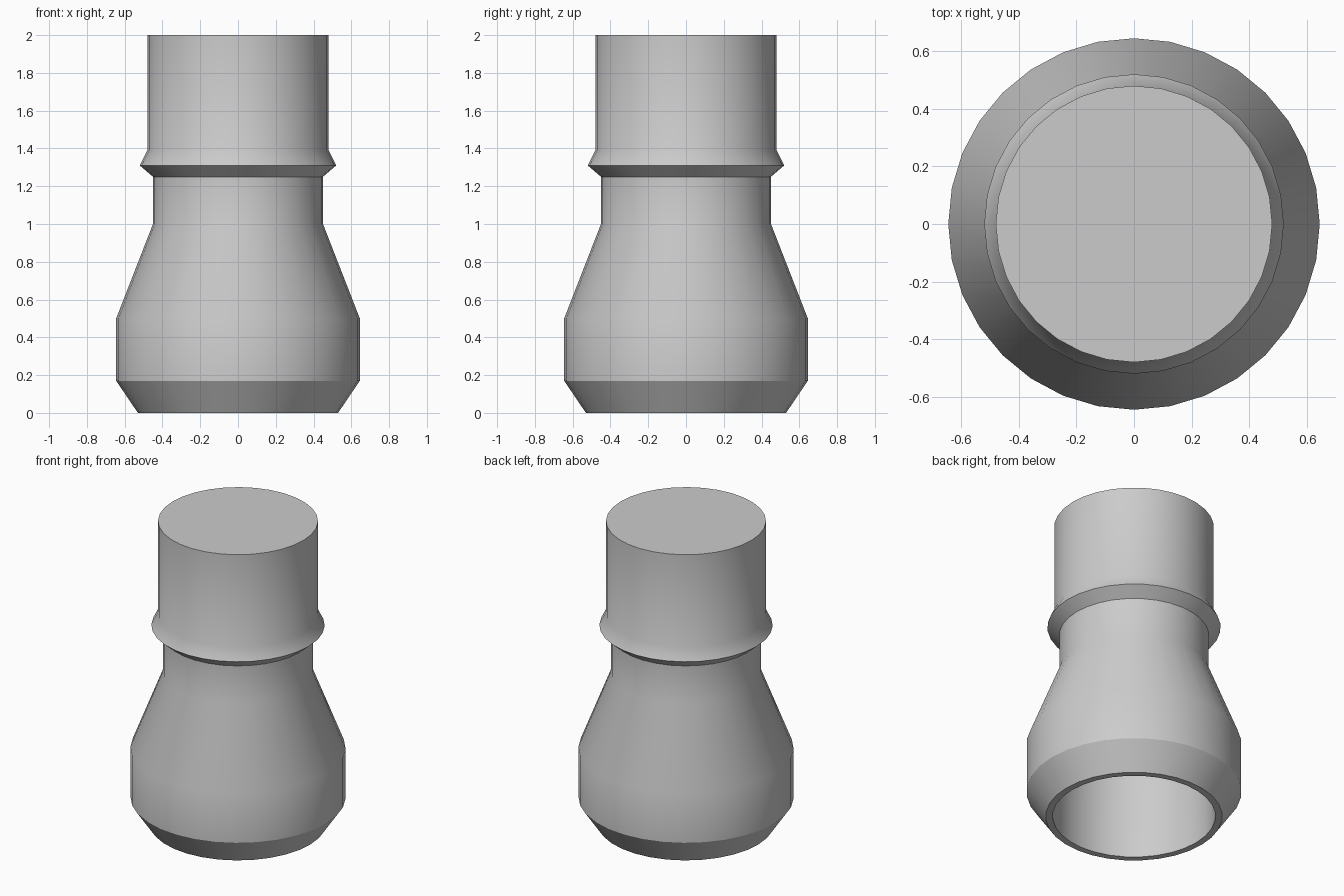
import bpy, bmesh, math

if "Cube" in bpy.data.objects:
    bpy.data.objects.remove(bpy.data.objects["Cube"])

SIDES = 32


def lathe(name, profile):
    """Revolve (radius, z) points round z and cap both ends of the profile."""
    bm = bmesh.new()
    rings = []
    for r, z in profile:
        rings.append([bm.verts.new((r * math.cos(2 * math.pi * i / SIDES),
                                    r * math.sin(2 * math.pi * i / SIDES), z))
                      for i in range(SIDES)])
    for a, b in zip(rings, rings[1:]):
        for i in range(SIDES):
            j = (i + 1) % SIDES
            bm.faces.new((a[i], a[j], b[j], b[i]))
    bm.faces.new(rings[0])
    bm.faces.new(rings[-1])
    bmesh.ops.recalc_face_normals(bm, faces=bm.faces)
    mesh = bpy.data.meshes.new(name)
    bm.to_mesh(mesh)
    bm.free()
    obj = bpy.data.objects.new(name, mesh)
    bpy.context.collection.objects.link(obj)
    bpy.context.view_layer.objects.active = obj
    obj.select_set(True)
    bpy.ops.object.shade_smooth_by_angle(angle=math.radians(30))
    obj.select_set(False)
    return obj


# Hollow socket: bore from its closed end down, round the rim, then the outside
bore = [(0.39, 1.25), (0.39, 1.0), (0.488, 0.6), (0.488, 0)]
outside = [(0.53, 0), (0.645, 0.17), (0.645, 0.5), (0.45, 1.0), (0.45, 1.25)]
# Flared collar and solid plug on top
plug = [(0.52, 1.31), (0.48, 1.39), (0.48, 2.0)]
lathe("stepped_connector", bore + outside + plug)
